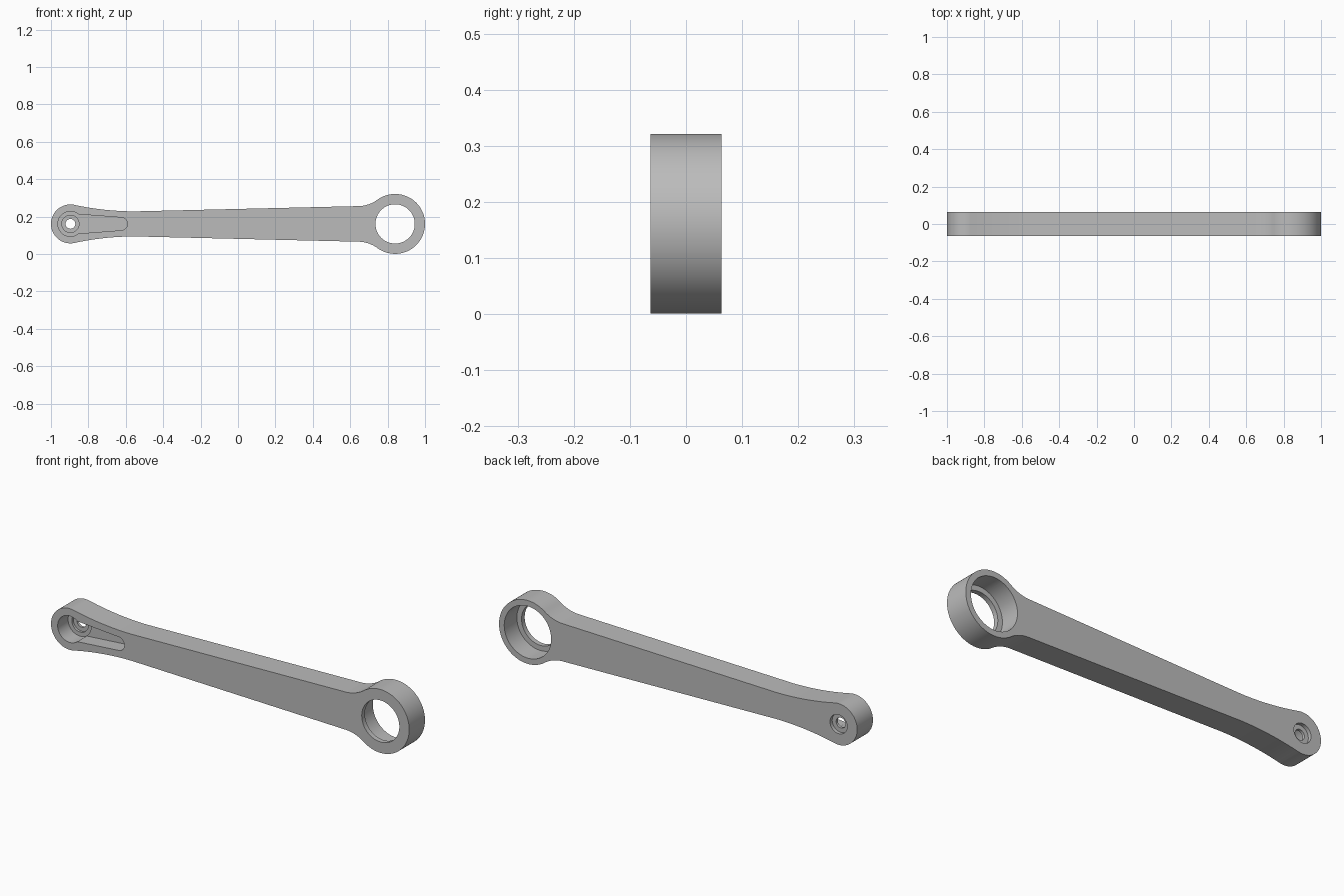
import bpy, bmesh
from math import sin, cos, pi, atan2, hypot, radians

cube = bpy.data.objects.get("Cube")
if cube:
    bpy.data.objects.remove(cube)

MID = 0.161            # height of the long axis
FRONT, BACK = -0.063, 0.063
SMALL, BIG = -0.896, 0.84   # hub centres along x
R_SMALL, R_BIG = 0.104, 0.16

metal = bpy.data.materials.new("satin grey metal")
metal.use_nodes = True
grey = (0.5, 0.5, 0.5, 1)
metal.diffuse_color = grey
metal.node_tree.nodes["Principled BSDF"].inputs["Base Color"].default_value = grey


def arc(cx, cz, r, a0, a1, n):
    return [(cx + r * cos(a0 + (a1 - a0) * i / n),
             cz + r * sin(a0 + (a1 - a0) * i / n)) for i in range(n + 1)]


def circle(cx, r, n=96):
    return arc(cx, 0, r, 0, 2 * pi, n)[:-1]


def mirrored(upper):
    """Close an upper outline whose two ends lie on the axis."""
    return upper + [(x, -z) for x, z in reversed(upper) if z > 1e-5]


def prism(name, outline, y0, y1):
    bm = bmesh.new()
    face = bm.faces.new([bm.verts.new((x, y0, z + MID)) for x, z in outline])
    new = bmesh.ops.extrude_face_region(bm, geom=[face])["geom"]
    verts = [v for v in new if isinstance(v, bmesh.types.BMVert)]
    bmesh.ops.translate(bm, verts=verts, vec=(0, y1 - y0, 0))
    bmesh.ops.recalc_face_normals(bm, faces=bm.faces)
    mesh = bpy.data.meshes.new(name)
    bm.to_mesh(mesh)
    bm.free()
    mesh.materials.append(metal)
    obj = bpy.data.objects.new(name, mesh)
    bpy.context.collection.objects.link(obj)
    return obj


def fillet(hub, r_hub, x, half):
    """Radius and centre of the arc touching a hub and the arm edge at x."""
    d = x - hub
    r = (d * d + half * half - r_hub * r_hub) / (2 * (r_hub - half))
    return r, half + r


# Arm outline: small hub, long sweep, tapered edge, tight fillet, large hub
xs, hs, xb, hb = -0.55, 0.067, 0.64, 0.095
rs, zs = fillet(SMALL, R_SMALL, xs, hs)
rb, zb = fillet(BIG, R_BIG, xb, hb)
a_s = atan2(zs, xs - SMALL)
a_b = atan2(zb, xb - BIG)
upper = arc(SMALL, 0, R_SMALL, pi, a_s, 32)
upper += arc(xs, zs, rs, a_s - pi, -pi / 2, 20)[1:]
upper += arc(xb, zb, rb, -pi / 2, a_b - pi, 14)
upper += arc(BIG, 0, R_BIG, a_b, 0, 44)[1:]
arm = prism("crank_arm", mirrored(upper), FRONT, BACK)

# Tapered slot running from the small hub
slot = [(SMALL, 0), (SMALL + 0.01, 0.054)] + arc(-0.625, 0, 0.034, radians(86), 0, 16)

# Recesses and bores
OUT = 0.1
cutters = [
    prism("slot_cutter", mirrored(slot), -OUT, FRONT + 0.075),
    prism("pocket_cutter", circle(SMALL, 0.067), -OUT, FRONT + 0.083),
    prism("step_cutter", circle(SMALL, 0.046, 64), -OUT, FRONT + 0.095),
    prism("pin_hole_cutter", circle(SMALL, 0.026, 48), -OUT, OUT),
    prism("rear_recess_cutter", circle(SMALL, 0.048, 64), BACK - 0.018, OUT),
    prism("large_hole_cutter", circle(BIG, 0.105), -OUT, OUT),
    prism("large_bore_cutter", circle(BIG, 0.131), FRONT + 0.025, OUT),
]
bpy.context.view_layer.objects.active = arm
for cutter in cutters:
    cutter.hide_render = True
    mod = arm.modifiers.new(cutter.name, "BOOLEAN")
    mod.operation = "DIFFERENCE"
    mod.solver = "EXACT"
    mod.object = cutter
    bpy.ops.object.modifier_apply(modifier=mod.name)
    bpy.data.objects.remove(cutter)

# Smooth curved walls, crisp rims
bpy.ops.object.select_all(action="DESELECT")
arm.select_set(True)
bpy.ops.object.shade_smooth_by_angle(angle=radians(30))
